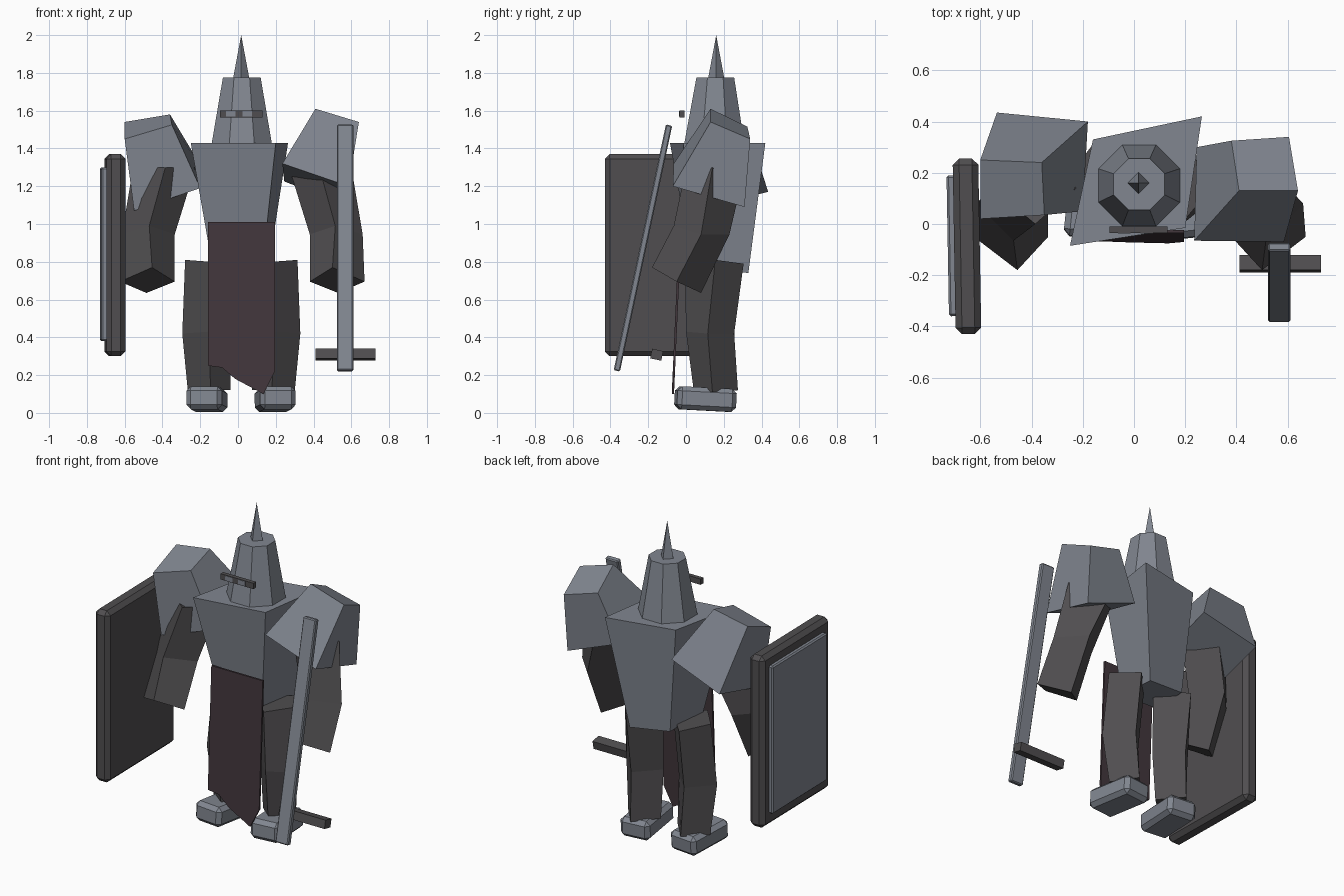
import bpy
import bmesh
from math import sin, cos, pi, radians
from mathutils import Matrix, Vector

if "Cube" in bpy.data.objects:
    bpy.data.objects.remove(bpy.data.objects["Cube"], do_unlink=True)


def make_material(name, red, green, blue):
    mat = bpy.data.materials.new(name)
    mat.use_nodes = True
    color = (red, green, blue, 1)
    mat.diffuse_color = color
    shader = mat.node_tree.nodes["Principled BSDF"]
    shader.inputs["Base Color"].default_value = color
    shader.inputs["Roughness"].default_value = 0.8
    return mat


STEEL = make_material("blue grey steel", 0.22, 0.24, 0.28)
DARK = make_material("dark grey leather", 0.08, 0.076, 0.08)
CLOTH = make_material("plum cloth", 0.055, 0.037, 0.045)


def finish(name, bm, material):
    """Turn a bmesh into a flat shaded object."""
    bmesh.ops.recalc_face_normals(bm, faces=bm.faces)
    mesh = bpy.data.meshes.new(name)
    bm.to_mesh(mesh)
    bm.free()
    mesh.materials.append(material)
    obj = bpy.data.objects.new(name, mesh)
    bpy.context.scene.collection.objects.link(obj)
    return obj


def loft(name, rings, material):
    """Join rings of equal length into a capped solid."""
    bm = bmesh.new()
    loops = [[bm.verts.new(point) for point in ring] for ring in rings]
    for low, high in zip(loops, loops[1:]):
        for i in range(len(low)):
            j = (i + 1) % len(low)
            bm.faces.new((low[i], low[j], high[j], high[i]))
    bm.faces.new(loops[0])
    bm.faces.new(loops[-1])
    return finish(name, bm, material)


def box(name, center, size, material, tilt=0, turn=0, bevel=0):
    """Box tilted about x, then turned about z, with optional bevel."""
    bm = bmesh.new()
    bmesh.ops.create_cube(bm, size=1)
    bmesh.ops.scale(bm, vec=size, verts=bm.verts)
    if bevel:
        bmesh.ops.bevel(bm, geom=bm.edges[:], offset=bevel, segments=1,
                        affect='EDGES', profile=0.5)
    rotation = Matrix.Rotation(radians(turn), 4, 'Z') @ Matrix.Rotation(radians(tilt), 4, 'X')
    bm.transform(Matrix.Translation(Vector(center)) @ rotation)
    return finish(name, bm, material)


def octagon(center_x, center_y, z, half_width):
    radius = half_width / cos(pi / 8)
    angles = [pi / 8 + i * pi / 4 for i in range(8)]
    return [(center_x + radius * cos(a), center_y + radius * sin(a), z) for a in angles]


def mirrored(rings, shift):
    """Copy of the rings for the opposite side of the body."""
    return [[(shift - x, y, z) for x, y, z in ring] for ring in rings]


# Torso: twisted block that narrows to the waist
loft("torso", [
    [(-.14, .03, .8), (.13, .05, .78), (.157, .33, .74), (-.1, .3, .77)],
    [(-.25, -.085, 1.43), (.2, -.015, 1.43), (.265, .42, 1.43), (-.16, .33, 1.43)],
], STEEL)

# Helmet with spike
loft("helmet", [octagon(.02, .15, 1.41, .162), octagon(.02, .155, 1.775, .1)], STEEL)
bm = bmesh.new()
bmesh.ops.create_cone(bm, cap_ends=True, segments=4, radius1=.045, radius2=0,
                      depth=.24, matrix=Matrix.Translation((.017, .16, 1.88)))
finish("helmet_spike", bm, STEEL)

# Visor with two pale eye plates
box("visor", (.018, -.022, 1.583), (.226, .026, .036), DARK)
for side, x in (("right", -.038), ("left", .05)):
    box(side + "_eye_plate", (x, -.036, 1.583), (.05, .004, .03), STEEL)

# Shoulder guards: leaning blocks, lower ring then upper ring
loft("left_shoulder_guard", [
    [(.235, -.065, 1.32), (.585, -.07, 1.2), (.6, .31, 1.09), (.245, .3, 1.225)],
    [(.41, .13, 1.61), (.64, .13, 1.54), (.605, .34, 1.45), (.38, .325, 1.515)],
], STEEL)
loft("right_shoulder_guard", [
    [(-.2, .05, 1.19), (-.55, .03, 1.07), (-.535, .435, 1.17), (-.18, .4, 1.28)],
    [(-.35, .035, 1.525), (-.6, .02, 1.45), (-.6, .25, 1.54), (-.36, .24, 1.58)],
], STEEL)

# Arms: bent diamond sections, hand end first
arm = [
    [(.5, -.18, .77), (.67, -.05, .695), (.53, .08, .635), (.38, -.05, .695)],
    [(.515, -.065, .99), (.66, .08, .945), (.52, .23, .945), (.38, .08, .945)],
    [(.43, .0, 1.3), (.6, .14, 1.3), (.43, .29, 1.2), (.27, .14, 1.3)],
]
loft("left_arm", arm, DARK)
loft("right_arm", mirrored(arm, .045), DARK)

# Legs: diamond sections with a slight knee bend
leg = [
    [(.18, .04, .125), (.3, .14, .11), (.19, .275, .12), (.075, .14, .12)],
    [(.19, .0, .43), (.33, .115, .42), (.2, .255, .42), (.07, .12, .42)],
    [(.18, -.005, .8), (.315, .155, .81), (.2, .305, .79), (.05, .15, .81)],
]
loft("left_leg", leg, DARK)
loft("right_leg", mirrored(leg, .035), DARK)

# Feet
for side, x, turn in (("left", .197, 6), ("right", -.165, -6)):
    box(side + "_foot", (x, .103, .073), (.19, .315, .122), STEEL,
        tilt=-3, turn=turn, bevel=.024)

# Hanging cloth with a torn hem, leaning forward at the bottom
outline = [(-.16, 1.01), (-.16, .25), (-.085, .24), (-.015, .18),
           (.135, .1), (.195, .22), (.195, 1.01)]


def cloth_ring(offset):
    return [(x, offset - .08 + .045 * z, z) for x, z in outline]


loft("hanging_cloth", [cloth_ring(0), cloth_ring(.012)], CLOTH)

# Sword held point up, with a separate guard
box("sword_blade", (.567, -.228, .873), (.087, .034, 1.33), STEEL, tilt=-12, bevel=.006)
box("sword_guard", (.57, -.155, .308), (.318, .06, .052), DARK, tilt=-12)

# Shield with a raised outer panel
box("shield", (-.652, -.087, .835), (.1, .685, 1.07), DARK, turn=1, bevel=.025)
box("shield_panel", (-.71, -.085, .84), (.034, .55, .92), STEEL, turn=1, bevel=.008)
